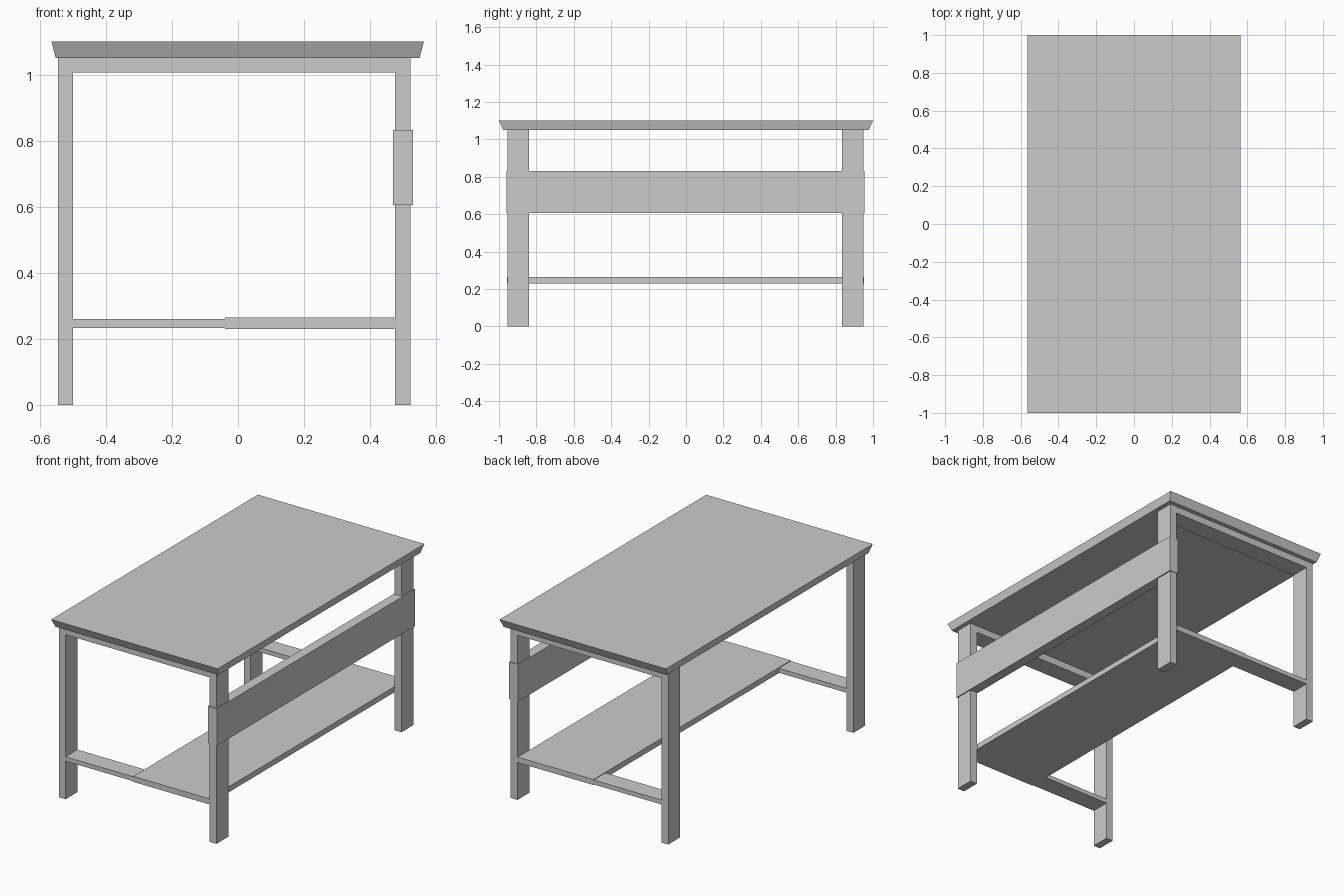
import bpy
import bmesh

if "Cube" in bpy.data.objects:
    bpy.data.objects.remove(bpy.data.objects["Cube"])

grey = bpy.data.materials.new("plain grey")
grey.diffuse_color = (0.6, 0.6, 0.6, 1)
grey.use_nodes = True
grey.node_tree.nodes["Principled BSDF"].inputs["Base Color"].default_value = grey.diffuse_color


def box(name, x, y, z, flare=(0, 0)):
    """Box from (min, max) spans; flare pulls in the lower edges in x and y."""
    bm = bmesh.new()
    bmesh.ops.create_cube(bm, size=1)
    for v in bm.verts:
        low = v.co.z < 0
        sx, sy = (1 if v.co.x > 0 else -1), (1 if v.co.y > 0 else -1)
        v.co.x = x[sx > 0] - (sx * flare[0] if low else 0)
        v.co.y = y[sy > 0] - (sy * flare[1] if low else 0)
        v.co.z = z[0] if low else z[1]
    mesh = bpy.data.meshes.new(name)
    bm.to_mesh(mesh)
    bm.free()
    mesh.materials.append(grey)
    obj = bpy.data.objects.new(name, mesh)
    bpy.context.collection.objects.link(obj)
    return obj


# table top with sloping edges
box("table_top", (-0.565, 0.563), (-1.0, 1.0), (1.05, 1.10), (0.013, 0.023))

# front and back leg frames
for end, y in (("front", (-0.955, -0.84)), ("back", (0.835, 0.95))):
    box(end + "_left_leg", (-0.545, -0.499), y, (0, 1.05))
    box(end + "_right_leg", (0.476, 0.523), y, (0, 1.05))
    box(end + "_top_rail", (-0.499, 0.476), y, (1.007, 1.05))
    box(end + "_stretcher", (-0.499, 0.476), y, (0.233, 0.26))

# lower shelf wrapping the stretchers
box("lower_shelf", (-0.04, 0.473), (-0.957, 0.952), (0.23, 0.264))

# side board around the right legs
box("side_board", (0.47, 0.53), (-0.96, 0.954), (0.605, 0.832))
